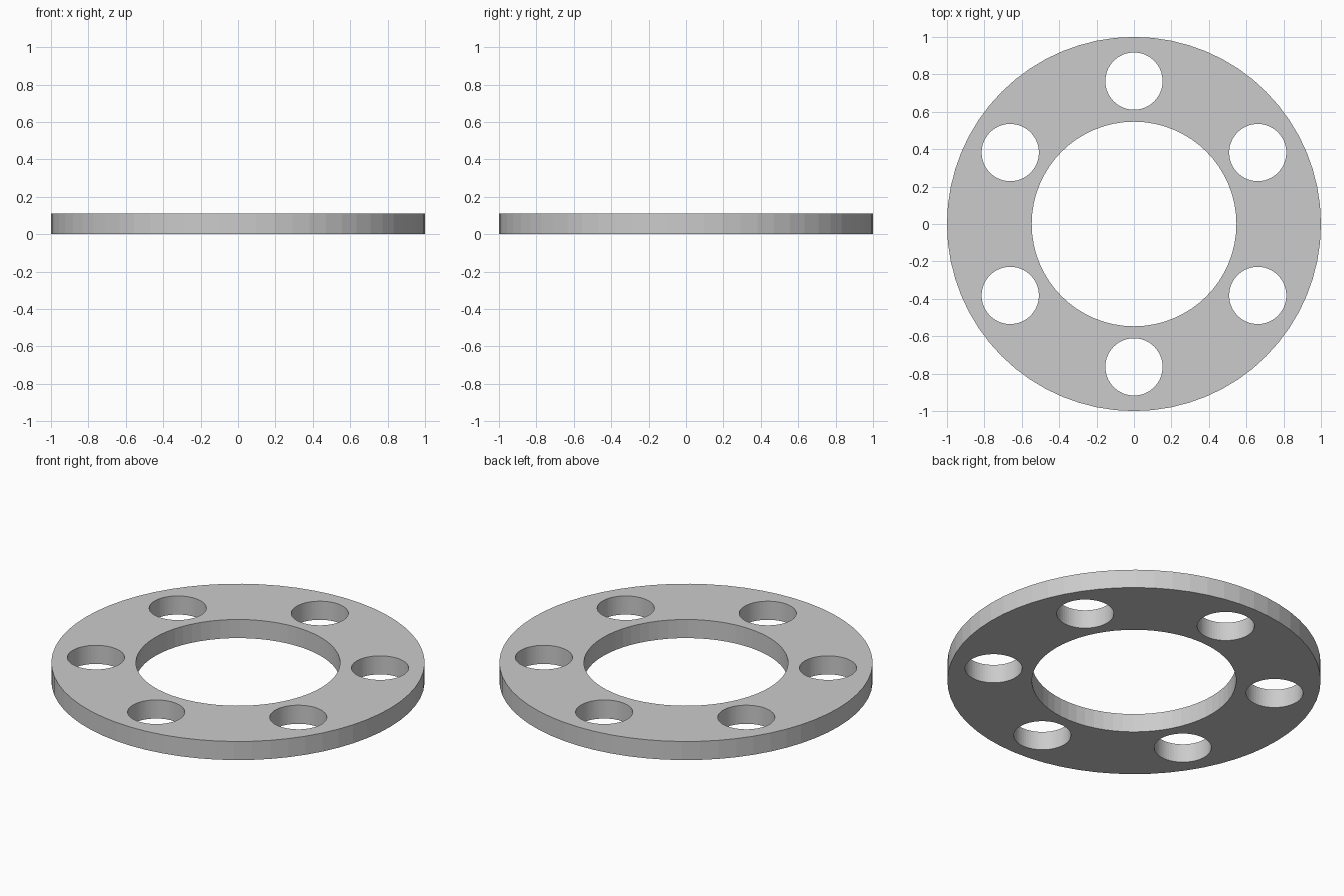
import bpy, bmesh
from math import cos, sin, radians
from mathutils import Matrix

if "Cube" in bpy.data.objects:
    bpy.data.objects.remove(bpy.data.objects["Cube"])

THICK = 0.11
OUTER_R, BORE_R = 1.0, 0.547
HOLE_R, HOLE_CIRCLE = 0.153, 0.764


def add_cylinder(bm, radius, depth, x=0, y=0, sides=64):
    bmesh.ops.create_cone(bm, cap_ends=True, segments=sides,
                          radius1=radius, radius2=radius, depth=depth,
                          matrix=Matrix.Translation((x, y, THICK / 2)))


def make_object(name, bm):
    mesh = bpy.data.meshes.new(name)
    bm.to_mesh(mesh)
    bm.free()
    obj = bpy.data.objects.new(name, mesh)
    bpy.context.collection.objects.link(obj)
    return obj


# Flat disc
bm = bmesh.new()
add_cylinder(bm, OUTER_R, THICK)
ring = make_object("spacer_ring", bm)

# Cutter: central bore and six bolt holes
bm = bmesh.new()
add_cylinder(bm, BORE_R, THICK * 3)
for i in range(6):
    a = radians(30 + 60 * i)
    add_cylinder(bm, HOLE_R, THICK * 3, HOLE_CIRCLE * cos(a), HOLE_CIRCLE * sin(a))
cutter = make_object("hole_cutter", bm)

# Cut the holes, then remove the helper
mod = ring.modifiers.new("holes", 'BOOLEAN')
mod.operation = 'DIFFERENCE'
mod.solver = 'EXACT'
mod.object = cutter
bpy.context.view_layer.objects.active = ring
bpy.ops.object.modifier_apply(modifier=mod.name)
bpy.data.objects.remove(cutter)
